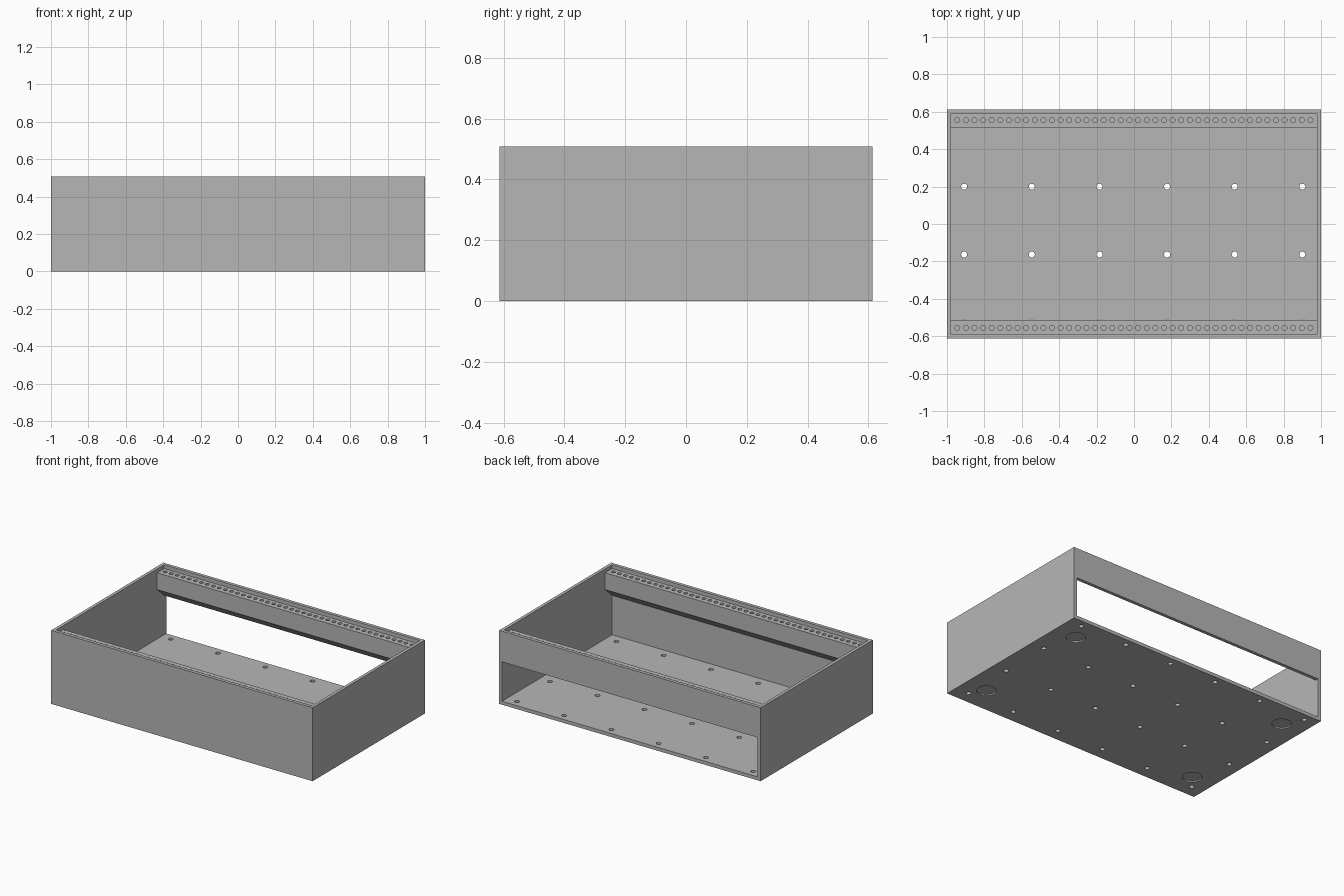
import bpy, bmesh, math
from mathutils import Matrix, Vector

if "Cube" in bpy.data.objects:
    bpy.data.objects.remove(bpy.data.objects["Cube"])

W, D, H = 1.0, 0.613, 0.508      # half width, half depth, height
IX, IY, FLOOR = 0.978, 0.590, 0.024   # inner half width, inner half depth, floor thickness
SLOT_TOP = 0.296                 # top of the rear opening

grey = bpy.data.materials.new("grey")
grey.diffuse_color = (0.47, 0.47, 0.47, 1)
grey.use_nodes = True
grey.node_tree.nodes["Principled BSDF"].inputs["Base Color"].default_value = grey.diffuse_color


def finish(name, bm):
    bmesh.ops.recalc_face_normals(bm, faces=bm.faces)
    mesh = bpy.data.meshes.new(name)
    bm.to_mesh(mesh)
    bm.free()
    mesh.materials.append(grey)
    obj = bpy.data.objects.new(name, mesh)
    bpy.context.collection.objects.link(obj)
    return obj


def box(name, lo, hi):
    lo, hi = Vector(lo), Vector(hi)
    bm = bmesh.new()
    bmesh.ops.create_cube(bm, size=1, matrix=Matrix.Translation((lo + hi) / 2)
                          @ Matrix.Diagonal((*(hi - lo), 1)))
    return finish(name, bm)


def cylinders(name, points, radius, z0, z1, sides):
    bm = bmesh.new()
    for x, y in points:
        bmesh.ops.create_cone(bm, cap_ends=True, segments=sides, radius1=radius, radius2=radius,
                              depth=z1 - z0, matrix=Matrix.Translation((x, y, (z0 + z1) / 2)))
    return finish(name, bm)


def cut(obj, *cutters):
    # subtract each cutter, bake the result and remove the cutters
    for c in cutters:
        c.hide_render = True
        mod = obj.modifiers.new("cut", 'BOOLEAN')
        mod.operation, mod.solver, mod.object = 'DIFFERENCE', 'EXACT', c
    deps = bpy.context.evaluated_depsgraph_get()
    mesh = bpy.data.meshes.new_from_object(obj.evaluated_get(deps))
    obj.modifiers.clear()
    obj.data = mesh
    for c in cutters:
        bpy.data.objects.remove(c)


def smooth(obj):
    bpy.ops.object.select_all(action='DESELECT')
    obj.select_set(True)
    bpy.context.view_layer.objects.active = obj
    bpy.ops.object.shade_smooth_by_angle(angle=math.radians(30))


# open-topped case with rear opening, floor holes and recesses for feet
case = box("case", (-W, -D, 0), (W, D, H))
cavity = box("cavity_cutter", (-IX, -IY, FLOOR), (IX, IY, H + 0.1))
slot = box("rear_opening_cutter", (-IX, IY - 0.1, FLOOR), (IX, D + 0.1, SLOT_TOP))
floor_points = [(-0.908 + 0.3616 * i, 0.562 - 0.3625 * j) for i in range(6) for j in range(4)]
holes = cylinders("floor_hole_cutter", floor_points, 0.016, -0.05, 0.06, 24)
foot_points = [(sx * 0.834, sy * 0.432) for sx in (-1, 1) for sy in (-1, 1)]
recesses = cylinders("foot_recess_cutter", foot_points, 0.061, -0.05, 0.009, 48)
cut(case, cavity, slot, holes, recesses)
smooth(case)

# mounting rails with a sloped underside and a row of blind screw holes
profile = [(IY, 0.482), (0.513, 0.482), (0.513, 0.366), (IY, SLOT_TOP)]
for name, side in (("front_rail", -1), ("rear_rail", 1)):
    bm = bmesh.new()
    face = bm.faces.new([bm.verts.new((-IX, side * y, z)) for y, z in profile])
    ext = bmesh.ops.extrude_face_region(bm, geom=[face])["geom"]
    bmesh.ops.translate(bm, vec=(2 * IX, 0, 0),
                        verts=[v for v in ext if isinstance(v, bmesh.types.BMVert)])
    rail = finish(name, bm)
    points = [(-0.945 + 0.04605 * i, side * 0.555) for i in range(42)]
    cut(rail, cylinders("rail_hole_cutter", points, 0.0135, 0.41, 0.55, 20))
    smooth(rail)
